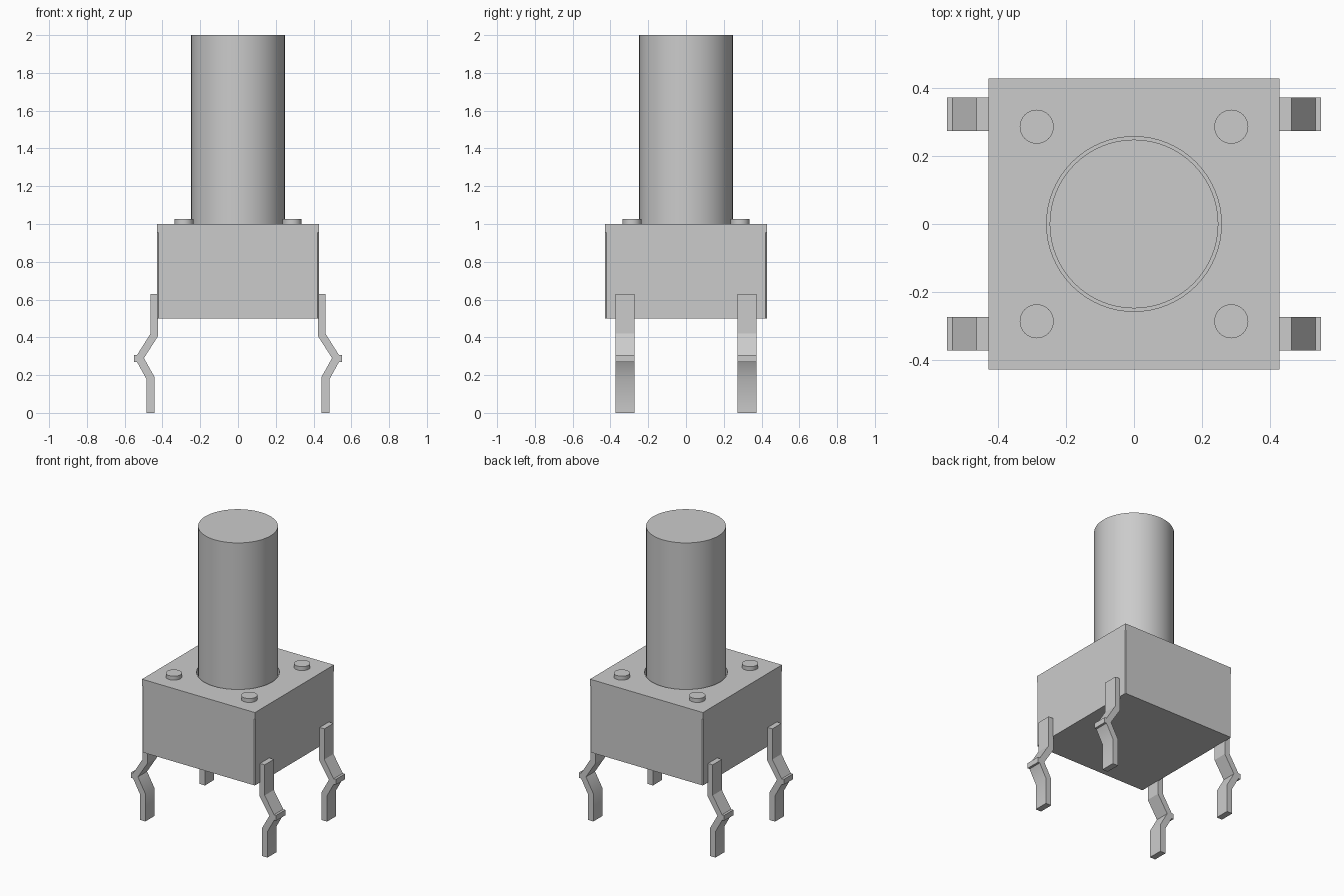
import bpy, bmesh, math
from mathutils import Vector

cube = bpy.data.objects.get("Cube")
if cube:
    bpy.data.objects.remove(cube, do_unlink=True)

GREY = (0.6, 0.6, 0.6, 1)
grey = bpy.data.materials.new("light_grey")
grey.use_nodes = True
grey.diffuse_color = GREY
grey.node_tree.nodes["Principled BSDF"].inputs["Base Color"].default_value = GREY

HALF = 0.428        # half width of the housing
COVER_Z = 0.955     # underside of the cover plate


def finish(name, bm):
    """Turn a bmesh into a shaded object."""
    bmesh.ops.recalc_face_normals(bm, faces=bm.faces)
    mesh = bpy.data.meshes.new(name)
    bm.to_mesh(mesh)
    bm.free()
    mesh.materials.append(grey)
    obj = bpy.data.objects.new(name, mesh)
    bpy.context.collection.objects.link(obj)
    bpy.ops.object.select_all(action='DESELECT')
    obj.select_set(True)
    bpy.context.view_layer.objects.active = obj
    bpy.ops.object.shade_smooth_by_angle(angle=math.radians(30))
    return obj


def extrude(bm, faces, offset):
    new = bmesh.ops.extrude_face_region(bm, geom=faces)["geom"]
    verts = [g for g in new if isinstance(g, bmesh.types.BMVert)]
    bmesh.ops.translate(bm, verts=verts, vec=offset)


def cylinder(name, x, y, radius, z0, z1, segments):
    bm = bmesh.new()
    bmesh.ops.create_cone(bm, cap_ends=True, segments=segments,
                          radius1=radius, radius2=radius, depth=z1 - z0)
    bmesh.ops.translate(bm, verts=bm.verts, vec=(x, y, (z0 + z1) / 2))
    return finish(name, bm)


def loop(bm, points):
    verts = [bm.verts.new(p) for p in points]
    return [bm.edges.new((v, verts[i - 1])) for i, v in enumerate(verts)]


# Housing block with slightly chamfered upright corners
bm = bmesh.new()
bmesh.ops.create_cube(bm, size=1)
bmesh.ops.scale(bm, verts=bm.verts, vec=(2 * HALF, 2 * HALF, COVER_Z - 0.5))
bmesh.ops.translate(bm, verts=bm.verts, vec=(0, 0, (COVER_Z + 0.5) / 2))
upright = [e for e in bm.edges if abs(e.verts[0].co.z - e.verts[1].co.z) > 0.1]
bmesh.ops.bevel(bm, geom=upright, offset=0.006, segments=1, affect='EDGES')
finish("housing", bm)

# Cover plate with a round opening for the plunger
bm = bmesh.new()
edges = loop(bm, [(x * HALF, y * HALF, 1) for x, y in ((-1, -1), (1, -1), (1, 1), (-1, 1))])
ring = [i * math.tau / 64 for i in range(64)]
edges += loop(bm, [(0.257 * math.cos(a), 0.257 * math.sin(a), 1) for a in ring])
bmesh.ops.triangle_fill(bm, edges=edges, use_beauty=True, normal=(0, 0, 1))
extrude(bm, bm.faces[:], Vector((0, 0, COVER_Z - 1)))
finish("cover_plate", bm)

# Plunger
cylinder("plunger", 0, 0, 0.248, COVER_Z, 2, 64)

# Rivets and bent pins at the four corners
PIN = [(0.424, 0.63), (0.463, 0.63), (0.463, 0.42), (0.534, 0.307),
       (0.55, 0.307), (0.55, 0.27), (0.535, 0.27), (0.484, 0.178),
       (0.484, 0), (0.442, 0), (0.442, 0.19), (0.498, 0.29), (0.424, 0.405)]
for sx, side in ((1, "left"), (-1, "right")):
    for sy, end in ((-1, "front"), (1, "back")):
        cylinder(f"rivet_{end}_{side}", sx * 0.286, sy * 0.286, 0.05, 0.99, 1.027, 32)
        bm = bmesh.new()
        face = bm.faces.new([bm.verts.new((sx * x, sy * 0.273, z)) for x, z in PIN])
        extrude(bm, [face], Vector((0, sy * 0.099, 0)))
        finish(f"pin_{end}_{side}", bm)
